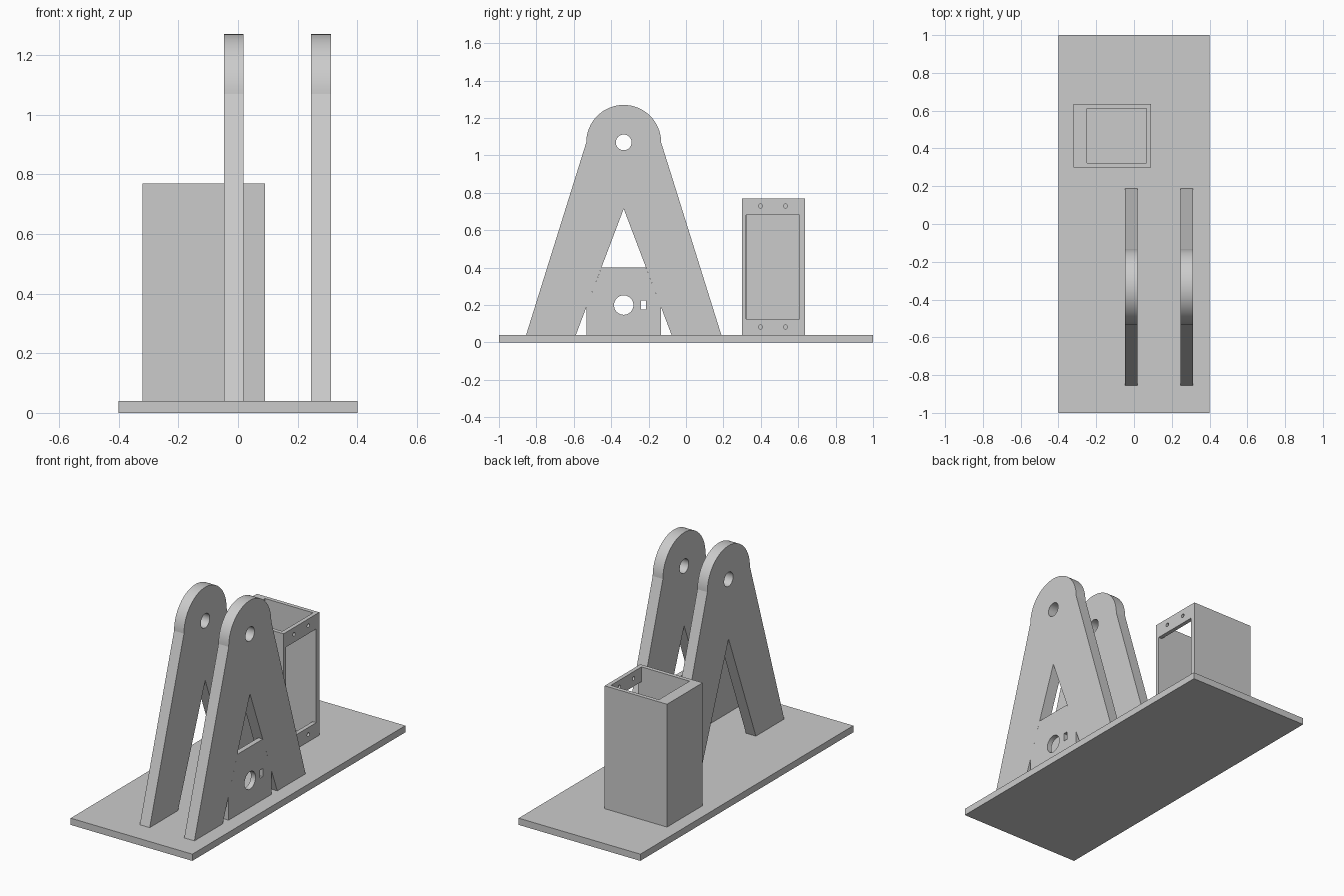
import bpy, bmesh, math
from mathutils import Matrix

if "Cube" in bpy.data.objects:
    bpy.data.objects.remove(bpy.data.objects["Cube"], do_unlink=True)

grey = bpy.data.materials.new("plain grey")
grey.use_nodes = True
grey.diffuse_color = (0.6, 0.6, 0.6, 1)
grey.node_tree.nodes["Principled BSDF"].inputs["Base Color"].default_value = (0.6, 0.6, 0.6, 1)


def arc(cx, cy, r, start=0.0, sweep=360.0, n=40):
    """Points on an arc; a full sweep leaves out the repeated end point."""
    count = n if sweep == 360 else n + 1
    angles = [math.radians(start + sweep * i / n) for i in range(count)]
    return [(cx + r * math.cos(a), cy + r * math.sin(a)) for a in angles]


def rect(x0, x1, y0, y1):
    return [(x0, y0), (x1, y0), (x1, y1), (x0, y1)]


def extrude(name, loops, low, high, axis):
    """Fill an outline with holes and extrude it from low to high along x or z."""
    curve = bpy.data.curves.new(name, 'CURVE')
    curve.dimensions = '2D'
    curve.fill_mode = 'BOTH'
    curve.extrude = (high - low) / 2
    for loop in loops:
        spline = curve.splines.new('POLY')
        spline.points.add(len(loop) - 1)
        for point, (u, v) in zip(spline.points, loop):
            point.co = (u, v, 0, 1)
        spline.use_cyclic_u = True
    temp = bpy.data.objects.new("outline_helper", curve)
    bpy.context.collection.objects.link(temp)
    graph = bpy.context.evaluated_depsgraph_get()
    mesh = bpy.data.meshes.new_from_object(temp.evaluated_get(graph))
    bpy.data.objects.remove(temp, do_unlink=True)
    mesh.name = name

    # Profile axes (u, v) become (y, z) when extruding along x
    mesh.transform(Matrix.Translation((0, 0, (low + high) / 2)))
    if axis == 'X':
        mesh.transform(Matrix(((0, 0, 1, 0), (1, 0, 0, 0), (0, 1, 0, 0), (0, 0, 0, 1))))
    bm = bmesh.new()
    bm.from_mesh(mesh)
    bmesh.ops.remove_doubles(bm, verts=bm.verts, dist=1e-5)
    bmesh.ops.recalc_face_normals(bm, faces=bm.faces)
    bm.to_mesh(mesh)
    bm.free()

    mesh.materials.clear()
    mesh.materials.append(grey)
    obj = bpy.data.objects.new(name, mesh)
    bpy.context.collection.objects.link(obj)
    bpy.ops.object.select_all(action='DESELECT')
    obj.select_set(True)
    bpy.context.view_layer.objects.active = obj
    bpy.ops.object.shade_smooth_by_angle(angle=math.radians(14))
    return obj


FLOOR = 0.04
MID = -0.333          # centre line of the supports along y
PIVOT = 1.07          # height of the pivot hole

# Base board
extrude("base", [rect(-0.4, 0.4, -1, 1)], 0, FLOOR, 'Z')

# Two A-shaped supports with rounded heads and open legs
legs = [(MID - 0.522, FLOOR), (MID - 0.256, FLOOR), (MID, 0.715),
        (MID + 0.256, FLOOR), (MID + 0.522, FLOOR)]
outline = legs + arc(MID, PIVOT, 0.2, 0, 180)
pivot_hole = arc(MID, PIVOT, 0.042)
for name, x0, x1 in (("right_support", -0.047, 0.018), ("left_support", 0.245, 0.312)):
    extrude(name, [outline, pivot_hole], x0, x1, 'X')

# Web panel between the legs of the left support, with shaft hole and slot
half = [(0.2, FLOOR), (0.2, 0.188), (0.119, 0.4)]
web = [(MID + u, z) for u, z in half] + [(MID - u, z) for u, z in reversed(half)]
slot = rect(MID + 0.092, MID + 0.12, 0.177, 0.225)
extrude("web_panel", [web, arc(MID, 0.2, 0.052), slot], 0.282, 0.312, 'X')

# Open-topped housing: three walls, then the windowed wall with screw holes
X0, X1, Y0, Y1, TOP = -0.32, 0.09, 0.3, 0.635, 0.77
WALL = 0.024
inner = X1 - WALL
walls = [(inner, Y0), (X0, Y0), (X0, Y1), (inner, Y1), (inner, Y1 - WALL),
         (-0.25, Y1 - WALL), (-0.25, Y0 + WALL), (inner, Y0 + WALL)]
extrude("housing_walls", [walls], FLOOR, TOP, 'Z')
screws = [arc(y, z, 0.011, n=24) for y in (0.398, 0.532) for z in (0.083, 0.73)]
window = rect(0.322, 0.606, 0.125, 0.682)
extrude("housing_window_wall", [rect(Y0, Y1, FLOOR, TOP), window] + screws, inner, X1, 'X')
